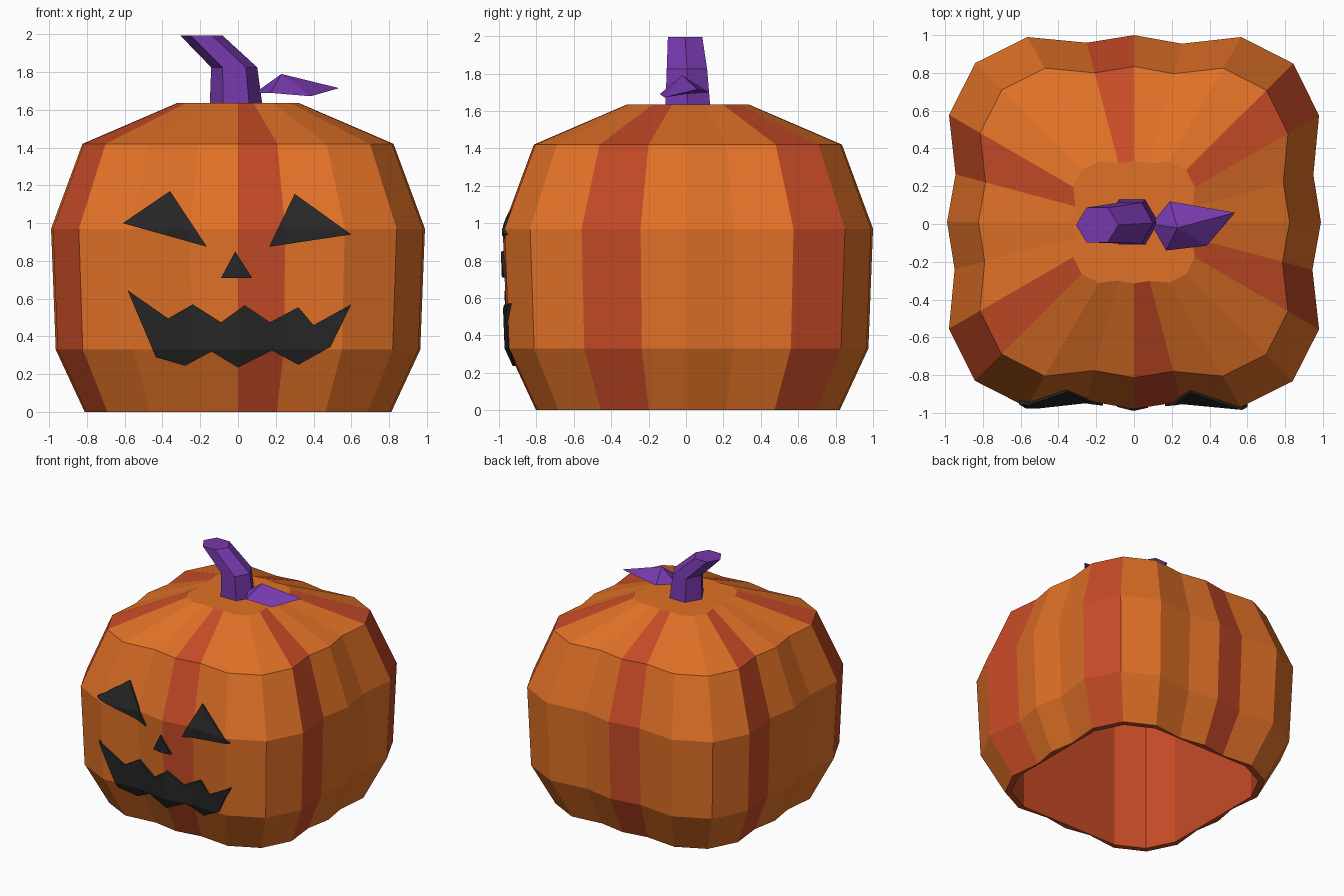
import bpy
import bmesh
from mathutils import Vector

cube = bpy.data.objects.get("Cube")
if cube:
    bpy.data.objects.remove(cube, do_unlink=True)


def make_material(name, rgb):
    mat = bpy.data.materials.new(name)
    mat.use_nodes = True
    mat.diffuse_color = (*rgb, 1)
    mat.node_tree.nodes["Principled BSDF"].inputs["Base Color"].default_value = (*rgb, 1)
    return mat


orange = make_material("orange_skin", (0.75, 0.165, 0.02))
red = make_material("red_stripe", (0.57, 0.07, 0.02))
purple = make_material("purple_stem", (0.18, 0.04, 0.41))
black = make_material("black_carving", (0.02, 0.02, 0.02))


def finish(name, bm, mats):
    bmesh.ops.recalc_face_normals(bm, faces=bm.faces)
    mesh = bpy.data.meshes.new(name)
    bm.to_mesh(mesh)
    bm.free()
    for mat in mats:
        mesh.materials.append(mat)
    obj = bpy.data.objects.new(name, mesh)
    bpy.context.collection.objects.link(obj)
    return obj


def bridge(bm, low, high):
    n = len(low)
    return [bm.faces.new((low[i], low[(i + 1) % n], high[(i + 1) % n], high[i]))
            for i in range(n)]


# Ribbed square outline: one quarter, turned four times
QUARTER = [(0, -0.99), (0.25, -0.95), (0.565, -0.98),
           (0.84, -0.843), (0.98, -0.568), (0.945, -0.253)]
outline = []
for turn in range(4):
    for x, y in QUARTER:
        for _ in range(turn):
            x, y = -y, x
        outline.append(Vector((x, y, 0)))
SIDES = len(outline)
LEVELS = [(0, 0.82), (0.33, 0.975), (0.97, 1), (1.42, 0.832), (1.635, 0.328)]


def ring(bm, points, scale, z):
    return [bm.verts.new((p.x * scale, p.y * scale + 0.01, z)) for p in points]


def pumpkin(name, grow, hollow):
    bm = bmesh.new()
    rings = [ring(bm, outline, s + grow, z) for z, s in LEVELS]
    for low, high in zip(rings, rings[1:]):
        for i, face in enumerate(bridge(bm, low, high)):
            face.material_index = 1 if i % 4 == 0 else 0
    bm.faces.new(rings[-1])
    if hollow:
        # thin rim and straight-walled cavity, open underneath
        smooth = [p.copy() for p in outline]
        for i in range(0, SIDES, 6):
            for k in (-1, 0, 1):
                a, b = outline[i - 2], outline[i + 2]
                smooth[(i + k) % SIDES] = a.lerp(b, 0.5 + k * 0.22)
        inner = ring(bm, smooth, 0.78, 0)
        ceiling = ring(bm, smooth, 0.78, 1.38)
        inside = bridge(bm, rings[0], inner) + bridge(bm, inner, ceiling)
        inside.append(bm.faces.new(ceiling))
        for face in inside:
            face.material_index = 1
    else:
        bm.faces.new(rings[0])
    return finish(name, bm, [orange, red])


pumpkin("pumpkin_body", 0, True)

# Carved face: flat shapes fitted to a slightly larger copy of the skin
SHAPES = {
    "right_eye": [(-0.61, 1.0), (-0.36, 1.17), (-0.165, 0.875)],
    "left_eye": [(0.165, 0.875), (0.3, 1.155), (0.6, 0.94)],
    "nose": [(-0.09, 0.71), (-0.015, 0.85), (0.075, 0.71)],
    "mouth": [(-0.585, 0.645), (-0.37, 0.495), (-0.24, 0.57), (-0.09, 0.475),
              (0.035, 0.565), (0.17, 0.475), (0.32, 0.555), (0.4, 0.46),
              (0.6, 0.57), (0.49, 0.345), (0.32, 0.25), (0.18, 0.325),
              (0, 0.235), (-0.14, 0.32), (-0.28, 0.245), (-0.435, 0.29)],
}
cutter = pumpkin("fitting_helper", 0.015, False)
cutter.hide_render = True
for name, points in SHAPES.items():
    bm = bmesh.new()
    front, back = [[bm.verts.new((x, y, z)) for x, z in points] for y in (-1.2, -0.82)]
    bm.faces.new(front)
    bm.faces.new(back)
    bridge(bm, front, back)
    obj = finish(name, bm, [black])
    mod = obj.modifiers.new("fit", "BOOLEAN")
    mod.operation = "INTERSECT"
    mod.solver = "EXACT"
    mod.object = cutter
    bpy.context.view_layer.update()
    fitted = bpy.data.meshes.new_from_object(
        obj.evaluated_get(bpy.context.evaluated_depsgraph_get()))
    obj.modifiers.clear()
    obj.data = fitted
    for face in fitted.polygons:
        face.material_index = 0
    fitted.materials.clear()
    fitted.materials.append(black)
bpy.data.objects.remove(cutter, do_unlink=True)

# Bent six-sided stem: centre x, centre y, half width, half depth, height
bm = bmesh.new()
HEX = [(1, 0), (0.5, 1), (-0.5, 1), (-1, 0), (-0.5, -1), (0.5, -1)]
rings = [[bm.verts.new((cx + a * rx, cy + b * ry, z)) for a, b in HEX]
         for cx, cy, rx, ry, z in [(-0.01, 0.01, 0.14, 0.12, 1.62),
                                   (-0.02, 0.005, 0.122, 0.108, 1.825),
                                   (-0.195, -0.005, 0.112, 0.092, 1.995)]]
for low, high in zip(rings, rings[1:]):
    bridge(bm, low, high)
bm.faces.new(rings[0])
bm.faces.new(rings[-1])
finish("stem", bm, [purple])

# Leaf: a low ridge rising to a peak near its root
bm = bmesh.new()
edge = [bm.verts.new(p) for p in [(0.09, 0, 1.69), (0.17, -0.14, 1.69),
                                  (0.385, -0.115, 1.672), (0.535, 0.06, 1.715),
                                  (0.19, 0.12, 1.7)]]
peak = bm.verts.new((0.23, -0.02, 1.79))
under = bm.verts.new((0.25, -0.01, 1.69))
for a, b in zip(edge, edge[1:] + edge[:1]):
    bm.faces.new((a, b, peak))
    bm.faces.new((b, a, under))
finish("leaf", bm, [purple])
